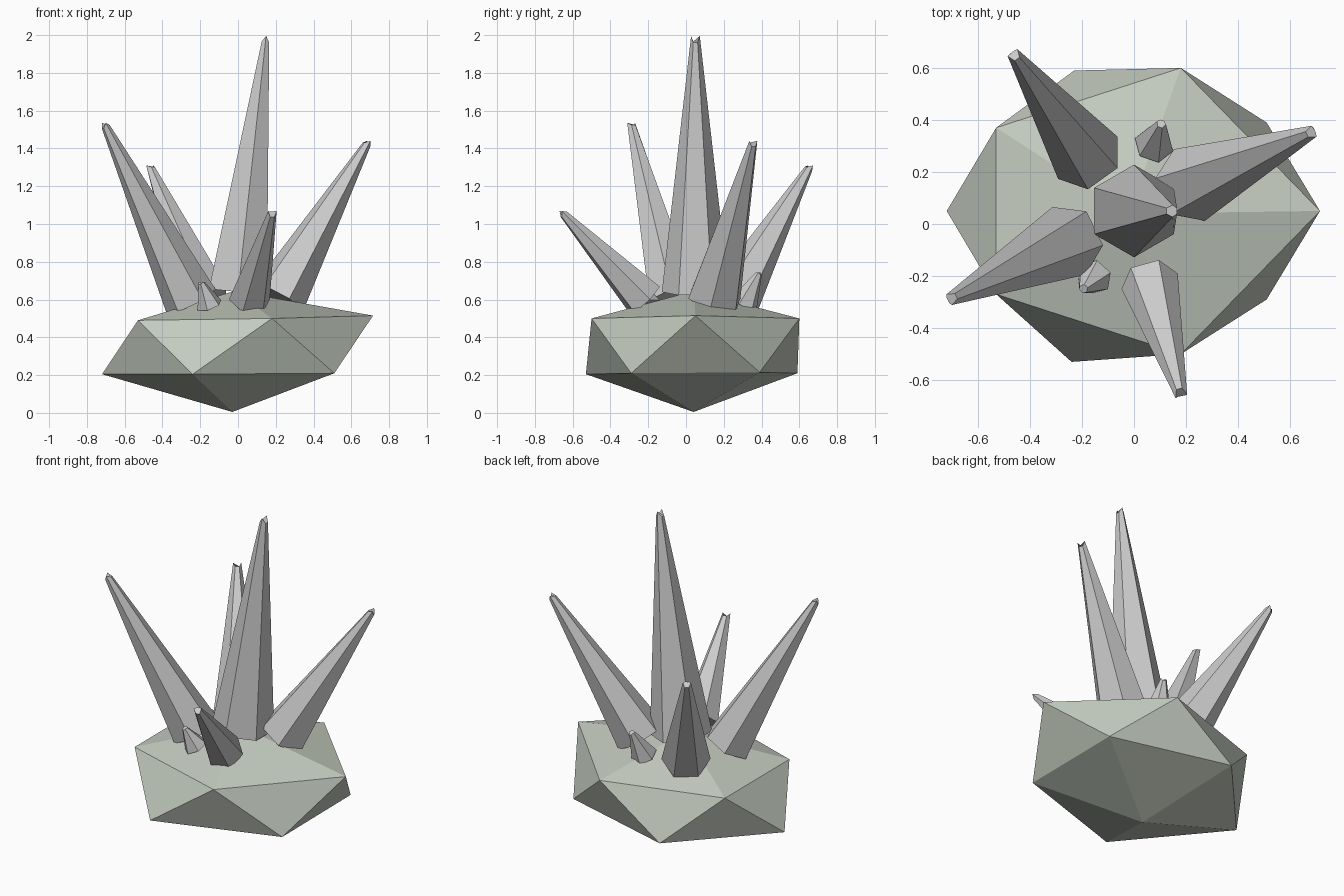
import bpy, bmesh
from mathutils import Vector, Matrix

if "Cube" in bpy.data.objects:
    bpy.data.objects.remove(bpy.data.objects["Cube"])


def finish(bm, name):
    bmesh.ops.recalc_face_normals(bm, faces=bm.faces)
    mesh = bpy.data.meshes.new(name)
    bm.to_mesh(mesh)
    bm.free()
    ob = bpy.data.objects.new(name, mesh)
    bpy.context.collection.objects.link(ob)
    return ob


# Rock base: a flattened icosahedron, each corner nudged to its place
corners = [(-0.03, 0.04, 0.005),
           (0.51, -0.29, 0.21), (-0.24, -0.53, 0.205), (-0.72, 0.05, 0.205),
           (-0.23, 0.59, 0.21), (0.51, 0.39, 0.215),
           (0.18, -0.50, 0.50), (-0.53, -0.27, 0.49), (-0.53, 0.37, 0.49),
           (0.18, 0.60, 0.50), (0.715, 0.05, 0.515),
           (-0.02, 0.04, 0.645)]
bm = bmesh.new()
bmesh.ops.create_icosphere(bm, subdivisions=1, radius=0.65,
                           matrix=Matrix.Translation((-0.03, 0.04, 0.33))
                           @ Matrix.Diagonal((1.2, 1, 0.5, 1)))
for v in bm.verts:
    v.co = min((Vector(c) for c in corners), key=lambda c: (c - v.co).length)
rock = finish(bm, "rock_base")
stone = bpy.data.materials.new("stone")
stone.diffuse_color = (0.55, 0.60, 0.52, 1)
stone.use_nodes = True
stone.node_tree.nodes["Principled BSDF"].inputs["Base Color"].default_value = stone.diffuse_color
rock.data.materials.append(stone)


# Crystal: six-sided tapered prism from base centre to tip, with a chipped tip
def crystal(name, base, tip, r, r_tip=0.023, chip=0.012):
    base, tip = Vector(base), Vector(tip)
    axis = tip - base
    z = axis.normalized()
    y = Vector((0, 0, 1)).cross(z).normalized()
    x = y.cross(z)
    frame = Matrix((x, y, z)).transposed().to_4x4()
    bm = bmesh.new()
    bmesh.ops.create_cone(bm, cap_ends=True, segments=6, radius1=r,
                          radius2=r_tip, depth=axis.length)
    for v in bm.verts:
        if v.co.z > 0:
            v.co.z += chip if abs(v.co.y) > r_tip * 0.9 else -chip
    bm.transform(Matrix.Translation((base + tip) / 2) @ frame)
    return finish(bm, name)


crystal("main_crystal", (0.0, 0.05, 0.64), (0.147, 0.05, 1.98), 0.178, chip=0.016)
crystal("left_crystal", (-0.25, -0.065, 0.595), (-0.705, -0.288, 1.525), 0.145)
crystal("back_crystal", (-0.178, 0.255, 0.60), (-0.463, 0.653, 1.30), 0.14)
crystal("right_crystal", (0.213, 0.15, 0.605), (0.686, 0.354, 1.43), 0.15)
crystal("front_crystal", (0.06, -0.22, 0.60), (0.18, -0.655, 1.06), 0.112)
crystal("small_front_crystal", (-0.152, -0.203, 0.57), (-0.195, -0.25, 0.69), 0.07, 0.018, 0.004)
crystal("small_back_crystal", (0.077, 0.305, 0.575), (0.105, 0.387, 0.74), 0.077, 0.018, 0.004)
